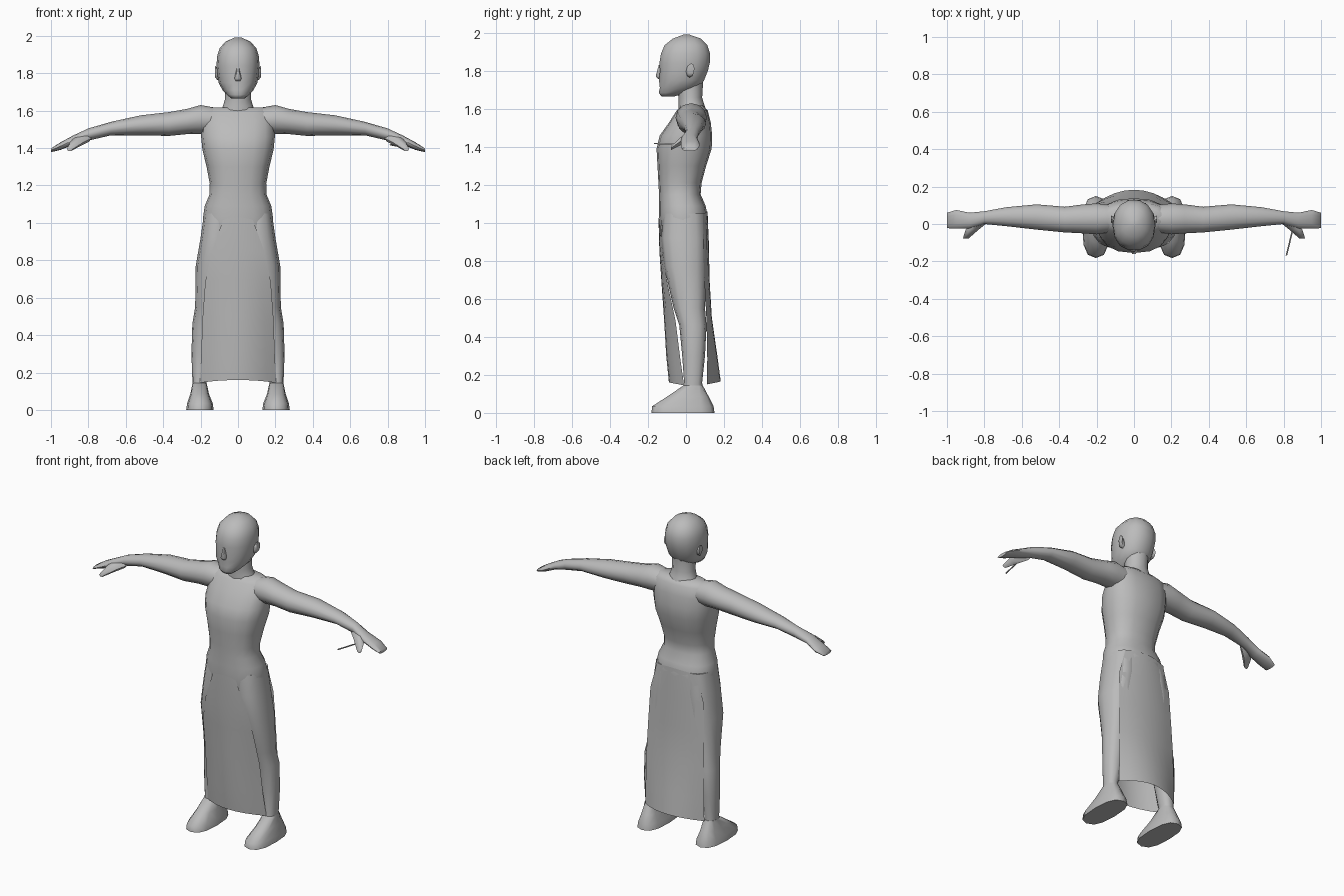
import bpy, bmesh, math

grey = bpy.data.materials.new("plain grey")
grey.diffuse_color = (0.5, 0.5, 0.5, 1)


def finish(name, bm, mirror=False, angle=60, fix=True):
    if fix:
        bmesh.ops.recalc_face_normals(bm, faces=bm.faces)
    me = bpy.data.meshes.new(name)
    bm.to_mesh(me)
    bm.free()
    me.materials.append(grey)
    ob = bpy.data.objects.new(name, me)
    bpy.context.collection.objects.link(ob)
    bpy.ops.object.select_all(action='DESELECT')
    ob.select_set(True)
    bpy.context.view_layer.objects.active = ob
    bpy.ops.object.shade_smooth_by_angle(angle=math.radians(angle))
    if mirror:
        mod = ob.modifiers.new("mirror", 'MIRROR')
        mod.use_mirror_merge = False
    return ob


def loft(name, axis, rings, n=12, power=2.0, mirror=False):
    """Skin oval rings; each ring = position on axis, then min/max of the two other axes."""
    order = {'x': (0, 1, 2), 'y': (1, 0, 2), 'z': (2, 0, 1)}[axis]
    bm = bmesh.new()
    loops = []
    for p, a0, a1, b0, b1 in rings:
        loop = []
        for i in range(n):
            t = 2 * math.pi * i / n
            c, s = math.cos(t), math.sin(t)
            u = math.copysign(abs(c) ** (2 / power), c)
            v = math.copysign(abs(s) ** (2 / power), s)
            co = [0, 0, 0]
            co[order[0]] = p
            co[order[1]] = (a0 + a1) / 2 + u * (a1 - a0) / 2
            co[order[2]] = (b0 + b1) / 2 + v * (b1 - b0) / 2
            loop.append(bm.verts.new(co))
        loops.append(loop)
    for lo, hi in zip(loops, loops[1:]):
        for i in range(n):
            j = (i + 1) % n
            bm.faces.new((lo[i], lo[j], hi[j], hi[i]))
    bm.faces.new(loops[0])
    bm.faces.new(loops[-1])
    return finish(name, bm, mirror)


def body(name, rings, **kw):
    """Loft centred on x = 0: rings = z, half width, front y, back y."""
    return loft(name, 'z', [(z, -w, w, f, b) for z, w, f, b in rings], **kw)


def flap(name, rows, flip, cols=8):
    """Hanging cloth sheet: rows = z, half width, centre y, edge y."""
    bm = bmesh.new()
    grid = []
    for z, w, yc, ye in rows:
        line = []
        for i in range(cols + 1):
            t = 2 * i / cols - 1
            line.append(bm.verts.new((w * t, yc + (ye - yc) * t * t, z - 0.015 * t * t)))
        grid.append(line)
    for a, b in zip(grid, grid[1:]):
        for i in range(cols):
            f = [a[i], b[i], b[i + 1], a[i + 1]]
            bm.faces.new(f[::-1] if flip else f)
    return finish(name, bm, fix=False)


# Head, neck and face parts
body("head", [
    (1.665, 0.035, -0.13, -0.06), (1.685, 0.06, -0.145, 0.0), (1.71, 0.083, -0.14, 0.07),
    (1.75, 0.104, -0.145, 0.098), (1.80, 0.111, -0.14, 0.118), (1.84, 0.115, -0.143, 0.128),
    (1.89, 0.112, -0.135, 0.13), (1.935, 0.098, -0.115, 0.115), (1.97, 0.065, -0.07, 0.08),
    (1.99, 0.02, -0.015, 0.02)], n=14, power=2.2)
body("neck", [(1.58, 0.10, -0.04, 0.11), (1.625, 0.08, -0.04, 0.095),
              (1.66, 0.07, -0.04, 0.085), (1.74, 0.07, -0.05, 0.09)])
body("nose", [(1.758, 0.018, -0.150, -0.11), (1.772, 0.02, -0.163, -0.11),
              (1.83, 0.009, -0.146, -0.11)], n=6)
loft("ear", 'x', [(0.09, 0.0, 0.035, 1.765, 1.82), (0.112, 0.0, 0.04, 1.765, 1.83),
                  (0.123, 0.01, 0.045, 1.78, 1.84)], n=8, mirror=True)

# Torso down to the hips
body("torso", [
    (0.82, 0.15, -0.10, 0.09), (0.93, 0.185, -0.135, 0.112), (1.03, 0.187, -0.141, 0.116),
    (1.09, 0.178, -0.142, 0.103), (1.15, 0.153, -0.142, 0.077), (1.21, 0.151, -0.145, 0.082),
    (1.30, 0.168, -0.150, 0.106), (1.39, 0.190, -0.155, 0.135), (1.46, 0.197, -0.138, 0.138),
    (1.53, 0.195, -0.088, 0.130), (1.59, 0.185, -0.05, 0.115), (1.617, 0.15, -0.02, 0.09)],
    n=16, power=2.4)

# Arms and hands
loft("arm", 'x', [
    (0.10, -0.04, 0.10, 1.48, 1.612), (0.20, -0.055, 0.11, 1.475, 1.63),
    (0.27, -0.05, 0.105, 1.475, 1.61), (0.37, -0.045, 0.092, 1.465, 1.592),
    (0.52, -0.03, 0.105, 1.468, 1.575), (0.68, -0.012, 0.09, 1.468, 1.54),
    (0.80, 0.0, 0.068, 1.44, 1.505), (0.88, -0.025, 0.06, 1.418, 1.468),
    (0.95, -0.025, 0.075, 1.39, 1.43), (1.0, -0.022, 0.06, 1.378, 1.398)],
    mirror=True)
loft("thumb", 'y', [
    (0.01, 0.78, 0.85, 1.43, 1.478), (-0.03, 0.83, 0.90, 1.405, 1.452),
    (-0.078, 0.885, 0.915, 1.383, 1.405)], n=6, mirror=True)
loft("thin_rod", 'y', [
    (-0.168, 0.811, 0.819, 1.414, 1.422), (-0.04, 0.842, 0.850, 1.408, 1.416)], n=6)

# Legs and feet
loft("leg", 'z', [
    (0.10, 0.168, 0.242, -0.02, 0.09), (0.16, 0.170, 0.244, -0.01, 0.085),
    (0.30, 0.135, 0.249, -0.02, 0.10), (0.46, 0.105, 0.244, -0.035, 0.108),
    (0.55, 0.085, 0.229, -0.065, 0.10), (0.77, 0.045, 0.226, -0.115, 0.108),
    (0.92, 0.02, 0.200, -0.13, 0.11), (1.05, 0.02, 0.182, -0.12, 0.10)],
    power=2.3, mirror=True)
loft("foot", 'z', [
    (0.0, 0.13, 0.277, -0.182, 0.15), (0.035, 0.135, 0.272, -0.178, 0.145),
    (0.085, 0.155, 0.255, -0.10, 0.12), (0.145, 0.168, 0.243, -0.012, 0.088)],
    power=2.6, mirror=True)

# Long front and back cloth panels
flap("front_panel", [
    (1.03, 0.08, -0.145, -0.138), (0.85, 0.145, -0.140, -0.122), (0.70, 0.175, -0.130, -0.098),
    (0.50, 0.190, -0.116, -0.055), (0.30, 0.197, -0.104, -0.03), (0.16, 0.205, -0.09, -0.01)],
    False)
flap("back_panel", [
    (1.06, 0.14, 0.113, 0.09), (0.90, 0.185, 0.120, 0.09), (0.70, 0.195, 0.124, 0.097),
    (0.50, 0.200, 0.136, 0.108), (0.30, 0.203, 0.165, 0.112), (0.165, 0.205, 0.183, 0.11)],
    True)
